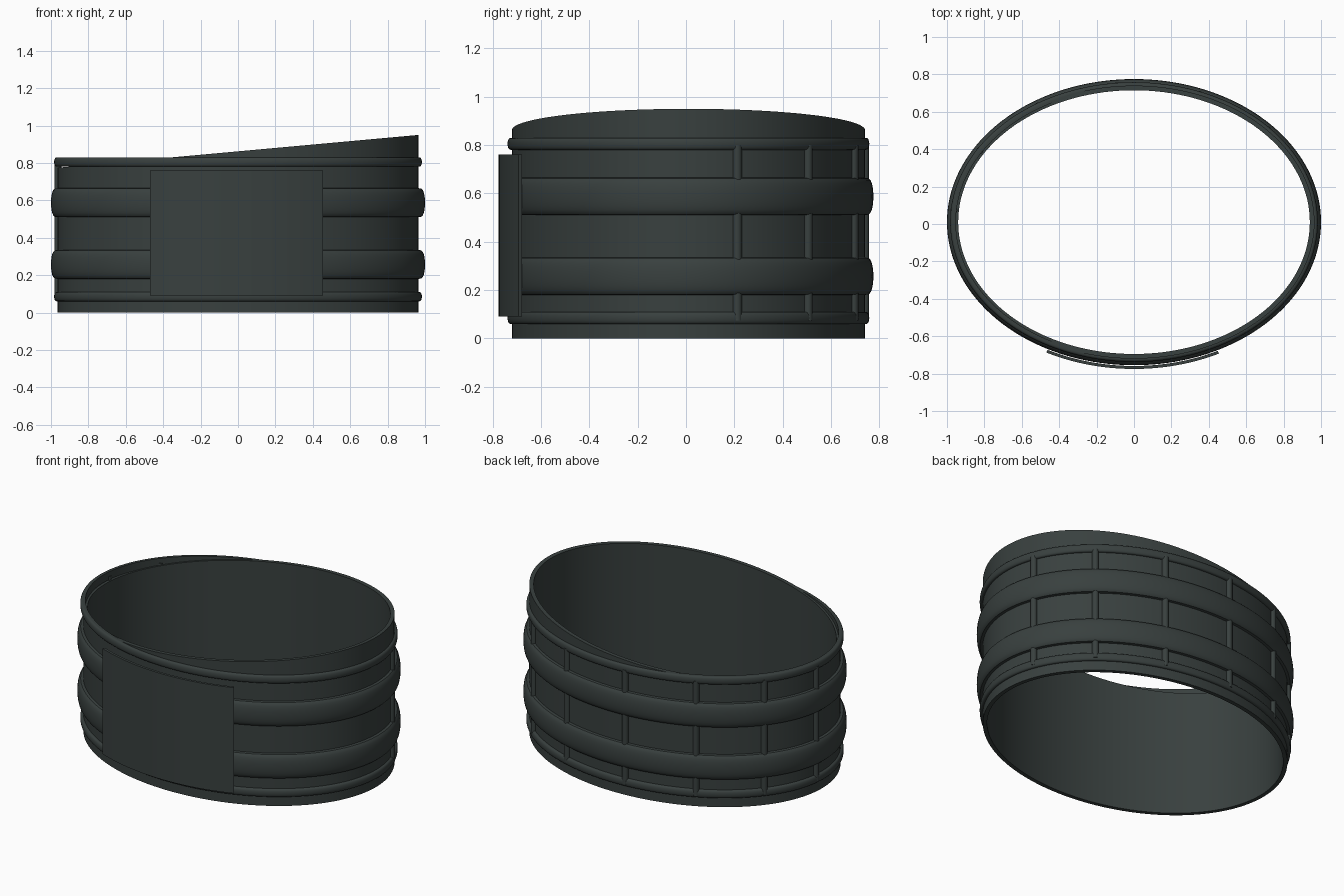
import bpy, bmesh
from math import sin, cos, pi, radians

cube = bpy.data.objects.get("Cube")
if cube:
    bpy.data.objects.remove(cube, do_unlink=True)

A, B, CY = 0.965, 0.73, 0.01      # outer wall half-axes and centre offset

mat = bpy.data.materials.new("dark_slate")
mat.use_nodes = True
color = (0.040, 0.051, 0.049, 1)
mat.diffuse_color = color
bsdf = mat.node_tree.nodes["Principled BSDF"]
bsdf.inputs["Base Color"].default_value = color
bsdf.inputs["Roughness"].default_value = 0.6


def point(t, offset, z):
    """Point on the oval, pushed outward by offset."""
    return ((A + offset) * cos(t), CY + (B + offset) * sin(t), z)


def finish(name, bm):
    bmesh.ops.recalc_face_normals(bm, faces=bm.faces)
    mesh = bpy.data.meshes.new(name)
    bm.to_mesh(mesh)
    bm.free()
    mesh.materials.append(mat)
    obj = bpy.data.objects.new(name, mesh)
    bpy.context.collection.objects.link(obj)
    bpy.ops.object.select_all(action="DESELECT")
    obj.select_set(True)
    bpy.context.view_layer.objects.active = obj
    bpy.ops.object.shade_smooth_by_angle(angle=radians(35))
    return obj


def sweep(name, profile, start=0.0, end=360.0, steps=144):
    """Carry a closed (offset, z) profile around the oval."""
    full = end - start >= 360
    bm = bmesh.new()
    rings = []
    for i in range(steps if full else steps + 1):
        t = radians(start + (end - start) * i / steps)
        rings.append([bm.verts.new(point(t, o, z)) for o, z in profile])
    n = len(profile)
    for i in range(steps):
        r, s = rings[i], rings[(i + 1) % len(rings)]
        for j in range(n):
            k = (j + 1) % n
            bm.faces.new((r[j], s[j], s[k], r[k]))
    if not full:
        bm.faces.new(rings[0])
        bm.faces.new(rings[-1])
    return finish(name, bm)


def band_profile(inner, outer, low, high, steps=12):
    """Flat back with a softly bulged outer face."""
    mid, half = (low + high) / 2, (high - low) / 2
    pts = [(inner, high), (inner, low)]
    for i in range(steps + 1):
        a = -pi / 2 + pi * i / steps
        pts.append((outer * abs(cos(a)) ** 0.6, mid + half * sin(a)))
    return pts


# Oval wall with a slanted top
wall = sweep("wall", [(-0.025, 0), (0, 0), (0, 1), (-0.025, 1)])
for v in wall.data.vertices:
    if v.co.z > 0.5:
        v.co.z = 0.862 + 0.091 * v.co.x

# Thin rims and broad bands around the wall
for name, low in (("lower_rim", 0.06), ("upper_rim", 0.78)):
    sweep(name, band_profile(-0.012, 0.018, low, low + 0.05))
for name, low in (("lower_band", 0.18), ("upper_band", 0.51)):
    sweep(name, band_profile(-0.01, 0.035, low, low + 0.155))

# Curved plate on the front
sweep("front_plate", [(0.039, 0.09), (0.055, 0.09), (0.055, 0.76), (0.039, 0.76)],
      242.6, 296.5, 32)

# Upright ribs around the back
for i in range(7):
    t = radians(16 + 26.5 * i)
    bm = bmesh.new()
    bmesh.ops.create_cone(bm, cap_ends=True, segments=16, radius1=0.019,
                          radius2=0.019, depth=0.725)
    bmesh.ops.translate(bm, verts=bm.verts, vec=point(t, 0.002, 0.4375))
    finish("rib_%d" % (i + 1), bm)
